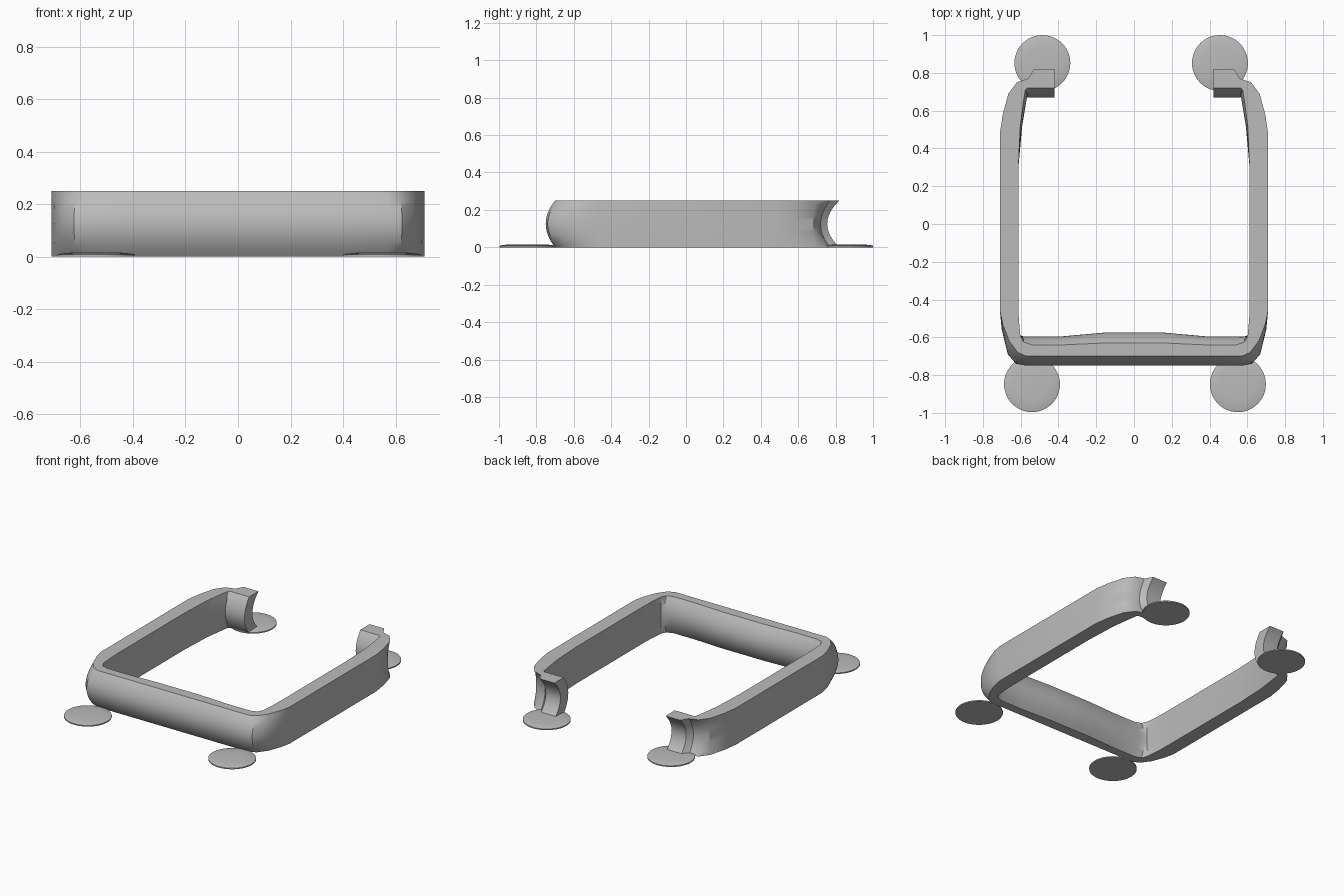
import bpy, bmesh, math

cube = bpy.data.objects.get("Cube")
if cube:
    bpy.data.objects.remove(cube)

HEIGHT = 0.25
STEPS = 12

grey = bpy.data.materials.new("plain grey")
grey.use_nodes = True
colour = (0.5, 0.5, 0.5, 1)
grey.diffuse_color = colour
grey.node_tree.nodes["Principled BSDF"].inputs["Base Color"].default_value = colour


def finish(name, bm, angle):
    bmesh.ops.recalc_face_normals(bm, faces=bm.faces)
    mesh = bpy.data.meshes.new(name)
    bm.to_mesh(mesh)
    bm.free()
    mesh.materials.append(grey)
    obj = bpy.data.objects.new(name, mesh)
    bpy.context.collection.objects.link(obj)
    bpy.ops.object.select_all(action="DESELECT")
    obj.select_set(True)
    bpy.context.view_layer.objects.active = obj
    bpy.ops.object.shade_smooth_by_angle(angle=math.radians(angle))
    return obj


def loft(name, stations):
    """Each station: inner rim point, outer rim point, inner and outer bulge at mid height."""
    bm = bmesh.new()
    rings = []
    for inner, outer, in_bulge, out_bulge in stations:
        ring = []
        for point, bulge, order in ((outer, out_bulge, range(STEPS + 1)),
                                    (inner, in_bulge, range(STEPS, -1, -1))):
            for i in order:
                t = i / STEPS
                k = 1 - (2 * t - 1) ** 2
                ring.append(bm.verts.new((point[0] + bulge[0] * k,
                                          point[1] + bulge[1] * k, HEIGHT * t)))
        rings.append(ring)
    n = len(rings[0])
    for a, b in zip(rings, rings[1:]):
        for i in range(n):
            j = (i + 1) % n
            bm.faces.new((a[i], a[j], b[j], b[i]))
    for ring in (rings[0], rings[-1]):
        for i in range(STEPS):
            bm.faces.new((ring[i], ring[i + 1], ring[n - 2 - i], ring[n - 1 - i]))
    return finish(name, bm, 32)


def mirrored(station):
    return tuple((-x, y) for x, y in station)


O = (0, 0)
# Left half of the band: front bar, rounded corner, long side, curled back end
half = [
    ((0.16, -0.63), (0.16, -0.70), (0, 0.055), (0, -0.05)),
    ((0.38, -0.64), (0.38, -0.70), (0, 0.045), (0, -0.05)),
    ((0.54, -0.64), (0.57, -0.70), (0, 0.045), (0, -0.05)),
    ((0.585, -0.625), (0.615, -0.68), (0, 0.03), (0.01, -0.06)),
    ((0.602, -0.59), (0.66, -0.62), O, (0.008, -0.07)),
    ((0.61, -0.50), (0.695, -0.53), O, (0.005, -0.03)),
    ((0.612, -0.40), (0.71, -0.46), O, O),
    ((0.612, 0.30), (0.71, 0.48), O, O),
    ((0.602, 0.52), (0.695, 0.58), (-0.01, 0), O),
    ((0.585, 0.65), (0.665, 0.69), (-0.015, 0), (-0.01, -0.01)),
    ((0.575, 0.71), (0.62, 0.75), (-0.01, -0.03), (-0.01, -0.04)),
    ((0.565, 0.72), (0.56, 0.77), (0, -0.05), (0, -0.05)),
    ((0.55, 0.72), (0.53, 0.82), (0, -0.05), (0, -0.065)),
    ((0.42, 0.72), (0.42, 0.82), (0, -0.05), (0, -0.065)),
]
loft("band_frame", [mirrored(s) for s in reversed(half)] + half)


def disc(name, x, y, radius=0.148, sides=48):
    """Thin round pad with a softly raised top."""
    bm = bmesh.new()
    levels = [(radius, 0), (radius, 0.008), (radius * 0.9, 0.012), (radius * 0.6, 0.016)]
    rings = [[bm.verts.new((x + r * math.cos(a), y + r * math.sin(a), z))
              for a in (math.tau * i / sides for i in range(sides))] for r, z in levels]
    for a, b in zip(rings, rings[1:]):
        for i in range(sides):
            j = (i + 1) % sides
            bm.faces.new((a[i], a[j], b[j], b[i]))
    bm.faces.new(rings[0])
    bm.faces.new(rings[-1])
    return finish(name, bm, 30)


# Corner pads
disc("front_right_pad", -0.54, -0.848)
disc("front_left_pad", 0.55, -0.848)
disc("back_right_pad", -0.485, 0.852)
disc("back_left_pad", 0.455, 0.852)
